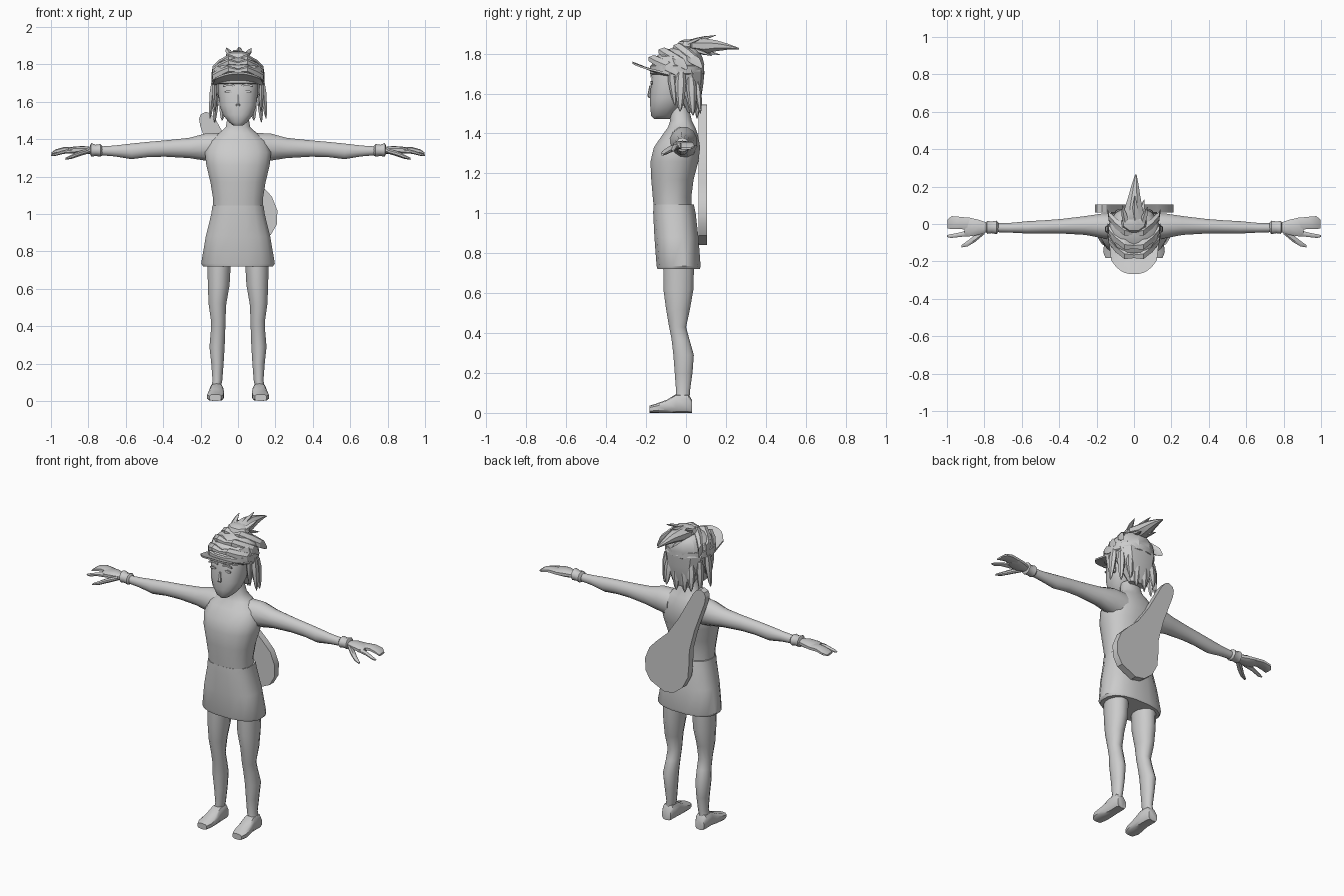
import bpy, bmesh, math
from mathutils import Vector

grey = bpy.data.materials.new("light_grey")
grey.diffuse_color = (0.6, 0.6, 0.6, 1)


def finish(name, bm, mirror=False, angle=40):
    bmesh.ops.recalc_face_normals(bm, faces=bm.faces[:])
    me = bpy.data.meshes.new(name)
    bm.to_mesh(me)
    bm.free()
    me.materials.append(grey)
    ob = bpy.data.objects.new(name, me)
    bpy.context.collection.objects.link(ob)
    bpy.ops.object.select_all(action='DESELECT')
    ob.select_set(True)
    bpy.context.view_layer.objects.active = ob
    bpy.ops.object.shade_smooth_by_angle(angle=math.radians(angle))
    if mirror:
        ob.modifiers.new("mirror", 'MIRROR')
    return ob


def loft(name, axis, rings, n=12, power=2.0, mirror=False, angle=40):
    """Skin rings (x, y, z, radius_1, radius_2) lying across the given axis."""
    u, v = {'x': ((0, 1, 0), (0, 0, 1)),
            'y': ((1, 0, 0), (0, 0, 1)),
            'z': ((1, 0, 0), (0, 1, 0))}[axis]
    u, v = Vector(u), Vector(v)
    bm = bmesh.new()
    loops = []
    for x, y, z, a, b in rings:
        loop = []
        for i in range(n):
            t = 2 * math.pi * (i + 0.5) / n
            c, s = math.cos(t), math.sin(t)
            c = math.copysign(abs(c) ** (2 / power), c)
            s = math.copysign(abs(s) ** (2 / power), s)
            loop.append(bm.verts.new(Vector((x, y, z)) + u * a * c + v * b * s))
        loops.append(loop)
    for p, q in zip(loops, loops[1:]):
        for i in range(n):
            j = (i + 1) % n
            bm.faces.new((p[i], p[j], q[j], q[i]))
    bm.faces.new(loops[0])
    bm.faces.new(loops[-1])
    return finish(name, bm, mirror, angle)


def plate(name, outline, axis, lo, hi, mirror=False):
    """Extrude a flat outline between lo and hi along y or z."""
    bm = bmesh.new()
    put = (lambda p, d: (p[0], d, p[1])) if axis == 'y' else (lambda p, d: (p[0], p[1], d))
    a = [bm.verts.new(put(p, lo)) for p in outline]
    b = [bm.verts.new(put(p, hi)) for p in outline]
    bm.faces.new(a)
    bm.faces.new(b)
    for i in range(len(a)):
        j = (i + 1) % len(a)
        bm.faces.new((a[i], a[j], b[j], b[i]))
    return finish(name, bm, mirror, 30)


# torso and neck
loft("torso", 'z', [
    (0, -.065, 1.00, .135, .095), (0, -.07, 1.08, .135, .098),
    (0, -.068, 1.17, .150, .108), (0, -.058, 1.26, .172, .122),
    (0, -.045, 1.33, .180, .118), (0, -.030, 1.39, .155, .092),
    (0, -.022, 1.43, .105, .070), (0, -.025, 1.465, .066, .055),
    (0, -.035, 1.53, .055, .050)], n=16, power=2.3)

# flared skirt
loft("skirt", 'z', [
    (0, -.037, .72, .190, .108), (0, -.037, .735, .200, .112),
    (0, -.048, .88, .175, .112), (0, -.058, 1.00, .145, .108),
    (0, -.062, 1.045, .139, .103)], n=16, power=2.5)

# legs and shoes
loft("leg", 'z', [
    (.123, -.018, .05, .026, .036), (.110, -.015, .11, .027, .036),
    (.110, -.012, .20, .034, .046), (.112, -.012, .29, .042, .053),
    (.107, -.028, .37, .040, .046), (.106, -.042, .43, .040, .044),
    (.110, -.040, .52, .049, .062), (.103, -.038, .62, .060, .078),
    (.101, -.037, .76, .066, .080)], n=12, mirror=True)
loft("shoe", 'y', [
    (.115, .030, .032, .030, .032), (.115, .012, .047, .037, .047),
    (.114, -.050, .047, .037, .047), (.117, -.095, .033, .043, .033),
    (.121, -.150, .023, .045, .023), (.121, -.183, .018, .032, .018)],
    n=10, power=3.2, mirror=True)

# arms and cuffs
loft("arm", 'x', [
    (.09, -.015, 1.350, .075, .085), (.17, -.010, 1.358, .068, .076),
    (.26, -.008, 1.353, .052, .056), (.39, -.012, 1.350, .040, .045),
    (.48, -.015, 1.345, .036, .042), (.57, -.018, 1.335, .034, .043),
    (.66, -.020, 1.337, .027, .030), (.75, -.020, 1.338, .024, .023)],
    n=12, mirror=True)
loft("cuff", 'x', [
    (.725, -.018, 1.338, .026, .024), (.735, -.018, 1.340, .038, .034),
    (.760, -.018, 1.340, .033, .030), (.785, -.018, 1.343, .036, .036),
    (.792, -.018, 1.343, .024, .022)], n=10, mirror=True)

# hands
loft("palm", 'x', [
    (.78, -.018, 1.340, .024, .018), (.83, -.018, 1.342, .042, .022),
    (.88, -.016, 1.342, .052, .018), (.905, -.012, 1.341, .045, .013)],
    n=10, power=2.5, mirror=True)
loft("joined_fingers", 'x', [
    (.88, .000, 1.342, .035, .016), (.93, .006, 1.345, .034, .014),
    (.975, .008, 1.335, .036, .011), (.996, .000, 1.325, .026, .006)],
    n=8, power=3, mirror=True)
loft("index_finger", 'x', [
    (.87, -.046, 1.338, .020, .014), (.93, -.057, 1.332, .013, .011),
    (.98, -.065, 1.318, .011, .009), (1.0, -.064, 1.314, .005, .004)],
    n=8, mirror=True)
loft("thumb", 'x', [
    (.80, -.038, 1.336, .018, .014), (.85, -.077, 1.322, .021, .015),
    (.89, -.105, 1.306, .016, .012), (.923, -.119, 1.295, .007, .006)],
    n=8, mirror=True)

# head with pointed chin
loft("head", 'z', [
    (0, -.120, 1.472, .025, .040), (0, -.118, 1.490, .048, .058),
    (0, -.105, 1.530, .082, .075), (0, -.090, 1.580, .100, .093),
    (0, -.075, 1.640, .106, .102), (0, -.065, 1.710, .110, .105),
    (0, -.050, 1.780, .100, .090)], n=16, power=2.4)
loft("nose", 'z', [(0, -.180, 1.578, .012, .006), (0, -.182, 1.588, .013, .012),
                   (0, -.178, 1.640, .006, .006)], n=6)
plate("eye", [(.033, 1.648), (.052, 1.646), (.070, 1.651), (.069, 1.658),
              (.050, 1.662), (.034, 1.657)], 'y', -.177, -.168, True)
plate("eyebrow", [(.018, 1.680), (.045, 1.687), (.080, 1.680),
                  (.078, 1.690), (.045, 1.698), (.018, 1.690)], 'y', -.179, -.170, True)
loft("ear", 'z', [(.108, -.045, 1.58, .007, .010), (.120, -.038, 1.62, .012, .022),
                  (.120, -.035, 1.65, .008, .015)], n=6, mirror=True)

# hair mass and crown
loft("hair_back", 'z', [
    (0, .030, 1.505, .060, .024), (0, .022, 1.57, .090, .052),
    (0, .008, 1.64, .114, .078), (0, -.010, 1.71, .132, .103),
    (0, -.020, 1.76, .120, .090)], n=10, angle=25, power=2.4)
loft("hair_crown", 'z', [
    (0, -.040, 1.715, .128, .132), (0, -.040, 1.745, .136, .136),
    (0, -.035, 1.785, .126, .120), (0, -.020, 1.815, .096, .088),
    (0, -.005, 1.835, .050, .050)], n=12, angle=25, power=2.2)

# swept locks across the crown: x, y, z, thickness at each step
for k, (y, z, drop) in enumerate([(-.165, 1.765, .035), (-.115, 1.803, .045),
                                  (-.04, 1.825, .06)]):
    rings = [(.00, y, z, .020, .012), (.05, y + .005, z + .008, .032, .020),
             (.10, y + .045, z - drop * .4, .034, .024),
             (.135, y + .085, z - drop, .026, .026),
             (.143, y + .115, z - drop - .03, .008, .010)]
    loft(f"swept_lock_{k}", 'x', rings, n=6, angle=25, mirror=True)

# hanging strands: top point, tip point, width, depth
strands = [((.128, -.075, 1.72), (.122, -.055, 1.54), .015, .022),
           ((.130, -.025, 1.71), (.150, -.030, 1.51), .018, .028),
           ((.115, .025, 1.68), (.125, .035, 1.49), .020, .026),
           ((.075, .055, 1.66), (.085, .072, 1.50), .026, .018),
           ((.025, .060, 1.64), (.030, .055, 1.475), .028, .018)]
for k, (top, tip, w, d) in enumerate(strands):
    a, b = Vector(top), Vector(tip)
    rings = [(*a.lerp(b, t), w * s, d * s)
             for t, s in ((0, .7), (.3, 1), (.65, .75), (.88, .45), (1, .1))]
    loft(f"hanging_strand_{k}", 'z', rings, n=6, angle=25, mirror=True)

# visor band and curved brim
loft("visor_band", 'z', [
    (0, -.045, 1.695, .136, .131), (0, -.045, 1.70, .142, .138),
    (0, -.045, 1.738, .142, .138), (0, -.045, 1.743, .134, .130)], n=16, power=2.2)
bm = bmesh.new()
rows = []
steps = 10
for r, zc in ((0, 1.722), (.5, 1.742), (1, 1.760)):
    row = []
    for i in range(steps + 1):
        s = -1 + 2 * i / steps
        x = s * (.140 - .018 * r)
        inner = -.045 - .130 * math.sqrt(max(0, 1 - s * s))
        outer = -.195 - .073 * (1 - abs(s) ** 2.6)
        row.append((x, inner + (outer - inner) * r, zc - .030 * s * s))
    rows.append(row)
top = [[bm.verts.new(p) for p in row] for row in rows]
low = [[bm.verts.new((x, y, z - .010)) for x, y, z in row] for row in rows]
for g in (top, low):
    for p, q in zip(g, g[1:]):
        for i in range(steps):
            bm.faces.new((p[i], p[i + 1], q[i + 1], q[i]))
rim = lambda g: g[0] + [g[1][-1]] + g[2][::-1] + [g[1][0]]
a, b = rim(top), rim(low)
for i in range(len(a)):
    j = (i + 1) % len(a)
    bm.faces.new((a[i], a[j], b[j], b[i]))
finish("visor_brim", bm)

# tied-up ponytail with loose spikes
loft("hair_tie", 'z', [(0, .0, 1.81, .055, .048), (0, .0, 1.835, .072, .050),
                       (0, .005, 1.86, .060, .044), (0, .01, 1.87, .030, .025)],
     n=8, angle=25)
loft("ponytail", 'y', [
    (0, -.01, 1.840, .045, .020), (-.002, .03, 1.842, .066, .032),
    (-.002, .09, 1.838, .050, .042), (.002, .15, 1.840, .034, .030),
    (.006, .21, 1.835, .020, .016), (.010, .265, 1.825, .004, .004)], n=8, angle=25)
for k, (x0, y0, z0, x1, y1, z1) in enumerate([
        (-.04, .00, 1.85, -.062, .10, 1.888), (.045, .00, 1.85, .072, .09, 1.885),
        (.01, .02, 1.86, .005, .15, 1.892), (.03, .04, 1.82, .055, .13, 1.79),
        (-.02, .05, 1.82, -.02, .17, 1.795)]):
    a, b = Vector((x0, y0, z0)), Vector((x1, y1, z1))
    loft(f"ponytail_spike_{k}", 'y',
         [(*a.lerp(b, t), .018 * s, .012 * s) for t, s in ((0, 1), (.5, .9), (1, .12))],
         n=5, angle=25)

# slanted pear-shaped case on the back
start, end = Vector((.125, .865)), Vector((-.185, 1.54))
side = Vector(((end - start).y, -(end - start).x)).normalized()
profile = [(0, .055), (.05, .108), (.14, .142), (.25, .146), (.35, .120),
           (.47, .083), (.65, .060), (.92, .045), (.975, .034), (1, .015)]
edge = [start.lerp(end, t) + side * w for t, w in profile]
edge += [start.lerp(end, t) - side * w for t, w in reversed(profile)]
plate("back_case", edge, 'y', .062, .104)
